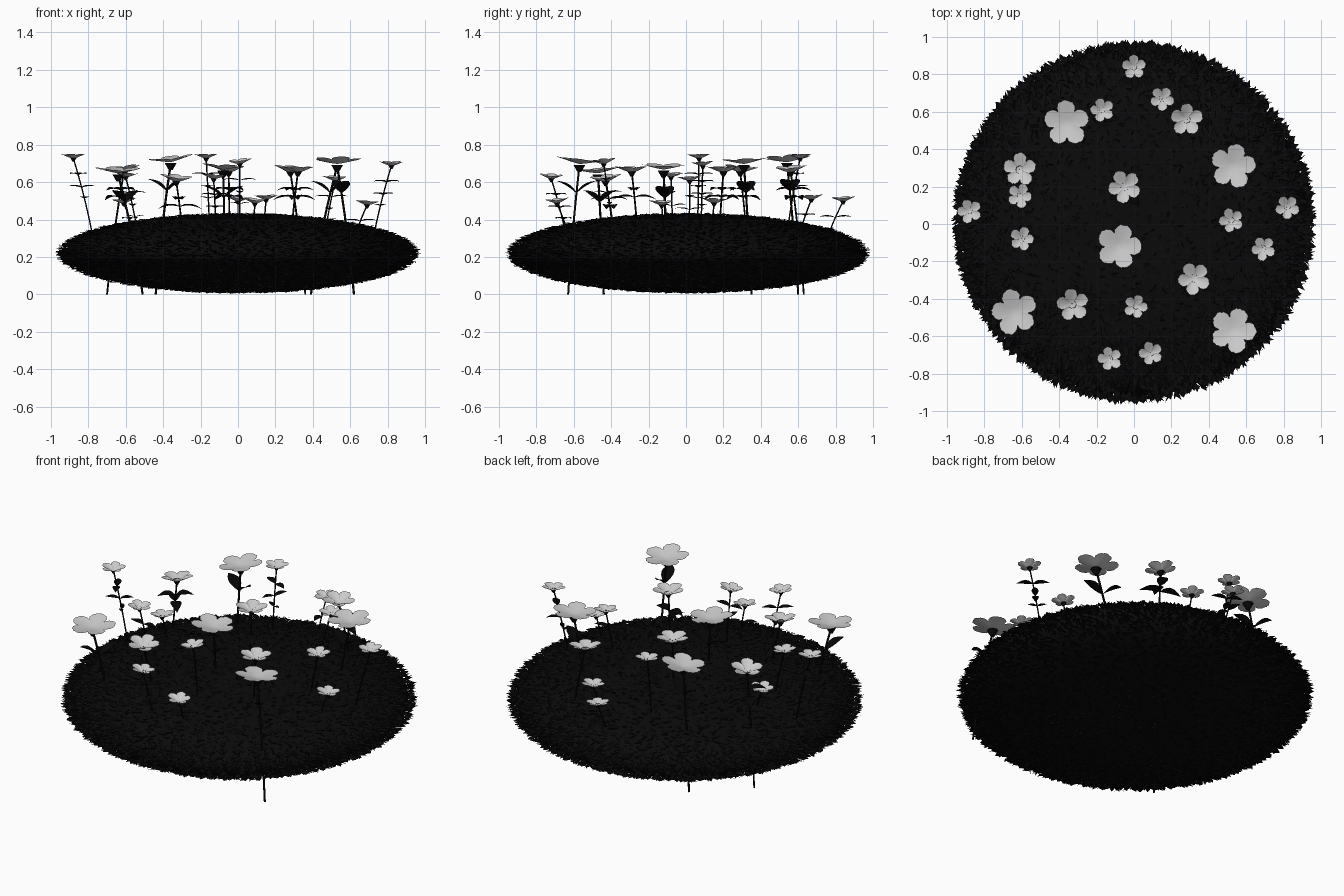
import bpy, bmesh, math, random
from mathutils import Vector, Matrix

random.seed(4)
cube = bpy.data.objects.get("Cube")
if cube:
    bpy.data.objects.remove(cube, do_unlink=True)


def material(name, value):
    mat = bpy.data.materials.new(name)
    mat.use_nodes = True
    colour = (value, value, value, 1)
    mat.diffuse_color = colour
    bsdf = mat.node_tree.nodes["Principled BSDF"]
    bsdf.inputs["Base Color"].default_value = colour
    bsdf.inputs["Roughness"].default_value = 0.9
    return mat


GRASS = material("dark grass", 0.003)
STEM = material("dark stem", 0.002)
PETAL = material("pale petal", 0.6)


def finish(name, bm, mat, smooth=False):
    mesh = bpy.data.meshes.new(name)
    bm.to_mesh(mesh)
    bm.free()
    mesh.materials.append(mat)
    for face in mesh.polygons:
        face.use_smooth = smooth
    obj = bpy.data.objects.new(name, mesh)
    bpy.context.collection.objects.link(obj)
    return obj


# Flattened mound, covered with short leaning blades
SQUASH = Matrix.Translation((0, 0.01, 0.22)) @ Matrix.Diagonal((1, 1, 0.222, 1))
bm = bmesh.new()
bmesh.ops.create_uvsphere(bm, u_segments=64, v_segments=32, radius=0.925)
bm.transform(SQUASH)
finish("mound", bm, GRASS, True)

bm = bmesh.new()
COUNT = 7000
for i in range(COUNT):
    h = 1 - 2 * (i + 0.5) / COUNT
    spin = i * math.pi * (3 - math.sqrt(5))
    ring = math.sqrt(1 - h * h)
    normal = Vector((ring * math.cos(spin), ring * math.sin(spin), h))
    lean = normal.orthogonal().normalized()
    lean.rotate(Matrix.Rotation(random.uniform(0, math.tau), 3, normal))
    side = normal.cross(lean)
    root = normal * 0.92
    tip = normal * random.uniform(0.95, 0.985) + lean * random.uniform(0.01, 0.05)
    middle = root.lerp(tip, 0.45) + normal * 0.008
    width = side * random.uniform(0.012, 0.02)
    a, b, c, d = [bm.verts.new(p) for p in (root, middle + width, tip, middle - width)]
    bm.faces.new((a, b, c))
    bm.faces.new((a, c, d))
bm.transform(SQUASH)
finish("grass_blades", bm, GRASS)


def make_stem(name, base, head, radius):
    """Gently bowed tube; returns a function giving points along it."""
    lean = Vector((head.x - base.x, head.y - base.y, 0))
    control = (base + head) / 2 - lean * 0.15

    def point(t):
        return base * (1 - t) ** 2 + control * 2 * t * (1 - t) + head * t * t

    curve = bpy.data.curves.new(name, "CURVE")
    curve.dimensions = "3D"
    curve.bevel_depth = radius
    curve.bevel_resolution = 1
    spline = curve.splines.new("POLY")
    steps = 8
    spline.points.add(steps)
    for k, p in enumerate(spline.points):
        p.co = (*point(k / steps), 1)
    curve.materials.append(STEM)
    bpy.context.collection.objects.link(bpy.data.objects.new(name, curve))
    return point


def add_leaf(bm, origin, angle, length, width, rise, droop):
    """Pointed oval leaf folded slightly along its midrib."""
    out = Vector((math.cos(angle), math.sin(angle), 0))
    side = Vector((-out.y, out.x, 0))
    up = Vector((0, 0, 1))
    rows = []
    steps = 8
    for k in range(steps + 1):
        t = k / steps
        mid = origin + out * length * t + up * length * (rise * t - droop * t * t)
        half = width * math.sin(math.pi * t ** 0.8) + 0.001
        rows.append([bm.verts.new(mid + side * half * s + up * abs(s) * half * 0.3)
                     for s in (-1, 0, 1)])
    for low, high in zip(rows, rows[1:]):
        for j in range(2):
            bm.faces.new((low[j], low[j + 1], high[j + 1], high[j]))


def make_bloom(name, head, radius, cup):
    """Five rounded petals with a lightly ragged rim."""
    bm = bmesh.new()
    segments, rings = 80, 5
    turn = random.uniform(0, math.tau)
    petal_size = [random.uniform(0.88, 1.06) for _ in range(5)]
    centre = bm.verts.new((0, 0, -radius * cup))
    previous = None
    for k in range(1, rings + 1):
        t = k / rings
        loop = []
        for s in range(segments):
            petal = abs(math.cos(2.5 * math.tau * s / segments)) ** 0.55
            index = int(s * 5 / segments + 0.5) % 5
            reach = (0.6 + 0.4 * petal * petal_size[index]) * radius * t
            if k == rings:
                reach *= random.uniform(0.96, 1.02)
            a = turn + math.tau * s / segments
            z = radius * (cup * (t ** 1.5 * 1.6 - 1) - 0.3 * cup * t ** 4 + 0.08 * petal * t)
            loop.append(bm.verts.new((reach * math.cos(a), reach * math.sin(a), z)))
        for s in range(segments):
            n = (s + 1) % segments
            if previous:
                bm.faces.new((previous[s], loop[s], loop[n], previous[n]))
            else:
                bm.faces.new((centre, loop[s], loop[n]))
        previous = loop
    tilt = Matrix.Rotation(random.uniform(-0.12, 0.12), 4, "X")
    tilt = tilt @ Matrix.Rotation(random.uniform(-0.12, 0.12), 4, "Y")
    bm.transform(Matrix.Translation(head) @ tilt)
    finish(name, bm, PETAL, True)


def make_calyx(name, head, radius):
    bm = bmesh.new()
    bmesh.ops.create_cone(bm, segments=8, radius1=radius * 0.08, radius2=radius * 0.25,
                          depth=radius * 0.3)
    bm.transform(Matrix.Translation(head - Vector((0, 0, radius * 0.3))))
    finish(name, bm, STEM, True)


# Leaf pairs per kind: drop below bloom, length, half width, rise, droop
LEAVES = {
    "small": [(0.09, 0.09, 0.02, 0.25, 0.2), (0.16, 0.08, 0.018, 0.3, 0.2),
              (0.22, 0.05, 0.012, 0.3, 0.1)],
    "medium": [(0.1, 0.1, 0.03, 0.4, 0.4), (0.14, 0.12, 0.03, 0.3, 0.4)],
    "large": [(0.15, 0.11, 0.035, 0.9, 0.3)],
}
RADIUS = {"small": 0.067, "medium": 0.09, "large": 0.125}
THICK = {"small": 0.004, "medium": 0.005, "large": 0.006}

# Bloom positions, grouped by kind
PLANTS = {
    "large": [(-.36, .54, .72), (.53, .31, .71), (-.08, -.12, .68),
              (-.64, -.47, .66), (.53, -.57, .71)],
    "medium": [(.28, .56, .67), (-.61, .29, .67), (-.05, .2, .67),
               (.32, -.29, .67), (-.33, -.43, .62)],
    "small": [(0, .84, .51), (-.17, .61, .74), (.15, .67, .52), (-.61, .15, .5),
              (-.88, .07, .74), (.52, .02, .62), (.82, .09, .7), (.69, -.13, .49),
              (-.6, -.08, .64), (.01, -.44, .71), (-.13, -.72, .63), (.09, -.69, .5)],
}
# Stems that reach the ground lean from these feet
FEET = {("large", 0): (-.44, .6), ("large", 1): (.39, .35), ("large", 3): (-.51, -.44),
        ("large", 4): (.62, -.63), ("medium", 0): (.36, .63), ("medium", 1): (-.7, .35)}

for kind, heads in PLANTS.items():
    for i, spot in enumerate(heads):
        head = Vector(spot)
        tag = f"{kind}_{i + 1}"
        radius = RADIUS[kind]
        if (kind, i) in FEET:
            base = Vector((*FEET[kind, i], 0))
        else:
            base = Vector((head.x * 0.86, head.y * 0.86, 0.2))
        point = make_stem("stem_" + tag, base, head - Vector((0, 0, radius * 0.2)), THICK[kind])
        make_bloom("bloom_" + tag, head, radius, 0.1 if kind == "large" else 0.22)
        make_calyx("calyx_" + tag, head, radius)
        bm = bmesh.new()
        angle = random.uniform(0, math.pi)
        for drop, length, width, rise, droop in LEAVES[kind]:
            at = point(1 - drop / (head.z - base.z))
            for flip in (0, math.pi):
                add_leaf(bm, at, angle + flip, length, width, rise, droop)
            angle += math.pi / 2
        finish("leaves_" + tag, bm, STEM, True)
